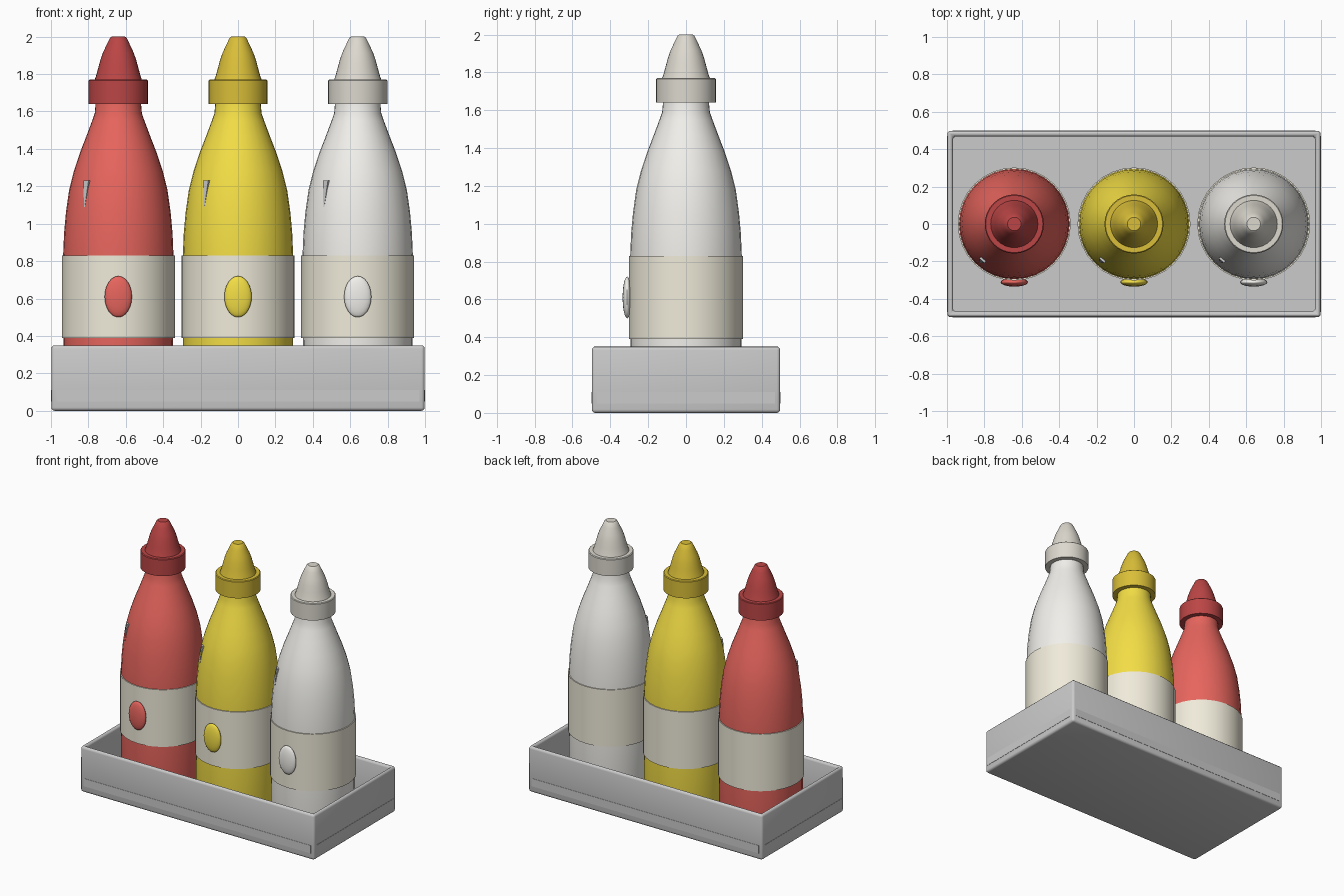
import bpy, bmesh, math
from mathutils import Vector

if "Cube" in bpy.data.objects:
    bpy.data.objects.remove(bpy.data.objects["Cube"])

SEG = 32


def material(name, rgb):
    m = bpy.data.materials.new(name)
    m.diffuse_color = (*rgb, 1)
    m.use_nodes = True
    m.node_tree.nodes["Principled BSDF"].inputs["Base Color"].default_value = m.diffuse_color
    return m


def finish(name, bm, mat=None, angle=None, loc=(0, 0, 0)):
    bmesh.ops.recalc_face_normals(bm, faces=bm.faces[:])
    me = bpy.data.meshes.new(name)
    bm.to_mesh(me)
    bm.free()
    ob = bpy.data.objects.new(name, me)
    bpy.context.collection.objects.link(ob)
    ob.location = loc
    if mat:
        me.materials.append(mat)
    if angle:
        bpy.ops.object.select_all(action='DESELECT')
        ob.select_set(True)
        bpy.context.view_layer.objects.active = ob
        bpy.ops.object.shade_smooth_by_angle(angle=math.radians(angle))
    return ob


def lathe(name, profile, mat, loc, closed=False):
    """Revolve (radius, z) points; open profiles get end caps."""
    bm = bmesh.new()
    rings = [[bm.verts.new((r * math.cos(math.tau * i / SEG), r * math.sin(math.tau * i / SEG), z))
              for i in range(SEG)] for r, z in profile]
    pairs = list(zip(rings, rings[1:]))
    if closed:
        pairs.append((rings[-1], rings[0]))
    else:
        bm.faces.new(rings[0])
        bm.faces.new(rings[-1])
    for a, b in pairs:
        for i in range(SEG):
            j = (i + 1) % SEG
            bm.faces.new((a[i], a[j], b[j], b[i]))
    return finish(name, bm, mat, 35, loc)


def box(name, size, centre):
    bm = bmesh.new()
    bmesh.ops.create_cube(bm, size=1)
    bmesh.ops.scale(bm, vec=size, verts=bm.verts)
    return finish(name, bm, None, None, centre)


# Open tray with rounded edges
FLOOR = 0.05
bm = bmesh.new()
bmesh.ops.create_cube(bm, size=1)
bmesh.ops.scale(bm, vec=(1.996, 0.996, 0.35), verts=bm.verts)
bmesh.ops.translate(bm, vec=(0, 0, 0.175), verts=bm.verts)
bm.normal_update()
top = max(bm.faces, key=lambda f: f.calc_center_median().z)
bmesh.ops.inset_region(bm, faces=[top], thickness=0.042)
hole = bmesh.ops.extrude_discrete_faces(bm, faces=[top])['faces'][0]
bmesh.ops.translate(bm, vec=(0, 0, FLOOR - 0.35), verts=hole.verts)
bevel_edges = [e for e in bm.edges if not all(abs(v.co.z - FLOOR) < 1e-4 for v in e.verts)
               and e.calc_face_angle(0) > 0.5]
bmesh.ops.bevel(bm, geom=bevel_edges, offset=0.018, segments=3, profile=0.5, affect='EDGES')
finish("tray", bm, None, 35)

# Thin trim strips low on the tray sides
for s, side in ((-1, "front"), (1, "back")):
    box("trim_" + side, (1.94, 0.01, 0.06), (0, s * 0.495, 0.08))
for s, side in ((-1, "left"), (1, "right")):
    box("trim_" + side, (0.01, 0.94, 0.06), (s * 0.995, 0, 0.08))

# Bottle profiles
BODY = [(0.27, FLOOR - 0.002), (0.287, 0.07), (0.292, 0.11), (0.293, 0.4), (0.295, 0.83), (0.29, 0.95),
        (0.28, 1.06), (0.263, 1.18), (0.238, 1.28), (0.205, 1.38), (0.17, 1.47),
        (0.14, 1.55), (0.126, 1.59), (0.12, 1.66)]
LABEL = [(0.285, 0.39), (0.302, 0.39), (0.302, 0.83), (0.285, 0.83)]
COLLAR = [(0.158, 1.64), (0.158, 1.765), (0.153, 1.77)]
NOZZLE = [(0.128, 1.765), (0.119, 1.79), (0.108, 1.83), (0.096, 1.875), (0.082, 1.915),
          (0.06, 1.962), (0.045, 1.993), (0.036, 2.0)]

cream = material("label cream", (0.87, 0.83, 0.70))
shine = material("highlight", (0.80, 0.81, 0.83))
BOTTLES = [("red", -0.64, (0.80, 0.13, 0.11), (0.50, 0.06, 0.06)),
           ("yellow", 0.0, (0.90, 0.73, 0.06), (0.70, 0.52, 0.04)),
           ("white", 0.64, (0.88, 0.87, 0.83), (0.72, 0.69, 0.62))]

for name, x, body_rgb, cap_rgb in BOTTLES:
    body_mat = material(name + " body", body_rgb)
    cap_mat = material(name + " cap", cap_rgb)
    at = (x, 0, 0)
    lathe(name + "_bottle", BODY, body_mat, at)
    lathe(name + "_label", LABEL, cream, at, closed=True)
    lathe(name + "_cap_collar", COLLAR, cap_mat, at)
    lathe(name + "_nozzle", NOZZLE, cap_mat, at)

    # Oval badge on the label
    bm = bmesh.new()
    bmesh.ops.create_uvsphere(bm, u_segments=24, v_segments=12, radius=1)
    bmesh.ops.scale(bm, vec=(0.073, 0.024, 0.11), verts=bm.verts)
    finish(name + "_badge", bm, body_mat, 40, (x, -0.311, 0.61))

    # Small tapering highlight wedge on the shoulder
    bm = bmesh.new()
    out = Vector((-0.66, -0.75, 0))
    side = Vector((0.75, -0.66, 0))
    ends = []
    for half, z, r0, r1 in ((0.018, 1.23, 0.235, 0.262), (0.003, 1.09, 0.262, 0.275)):
        ends.append([bm.verts.new(out * r + side * s * half + Vector((0, 0, z)))
                     for r, s in ((r0, -1), (r0, 1), (r1, 1), (r1, -1))])
    for ring in ends:
        bm.faces.new(ring)
    for i in range(4):
        j = (i + 1) % 4
        bm.faces.new((ends[0][i], ends[0][j], ends[1][j], ends[1][i]))
    finish(name + "_highlight", bm, shine, None, at)
